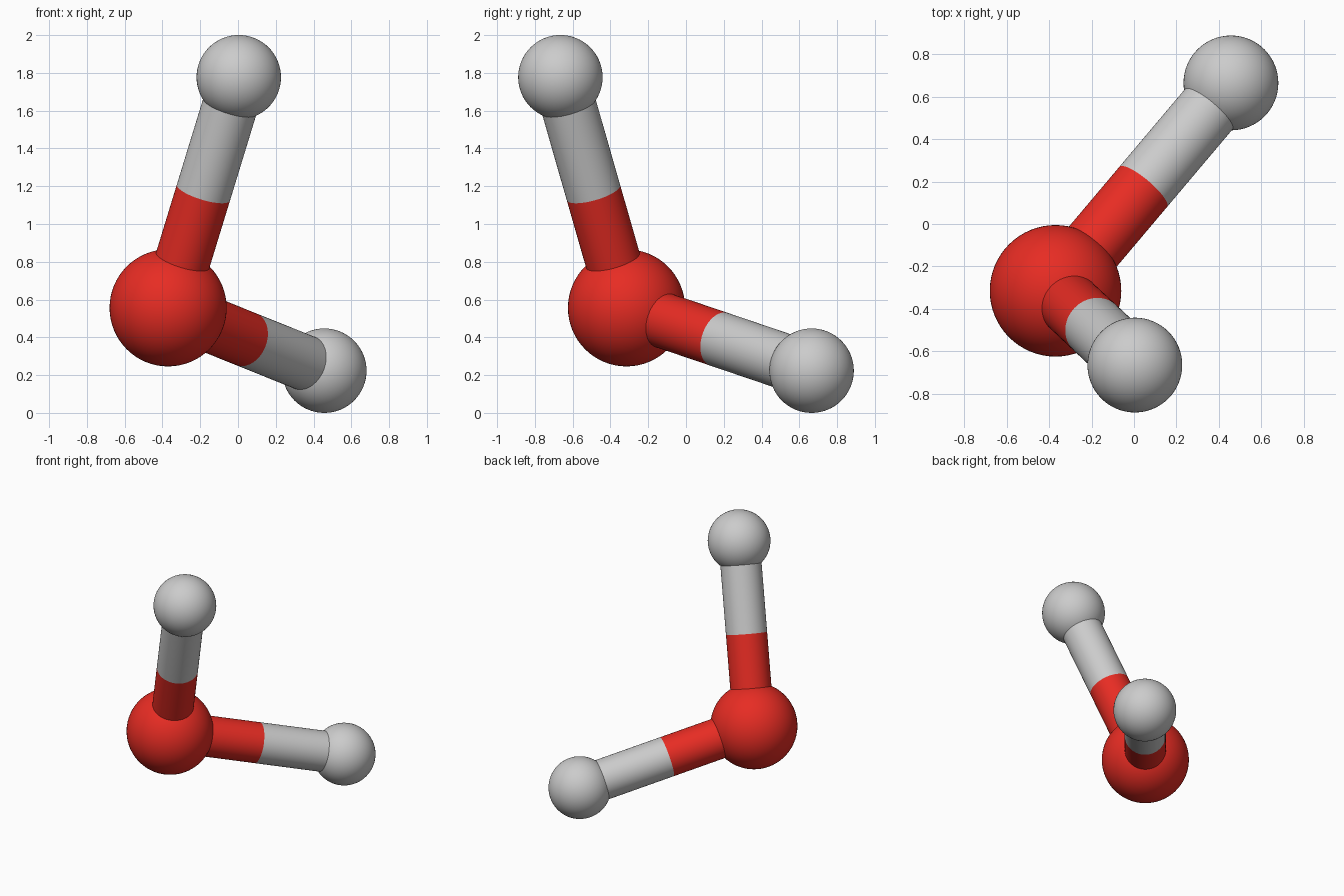
import bpy
from mathutils import Vector

if "Cube" in bpy.data.objects:
    bpy.data.objects.remove(bpy.data.objects["Cube"])

OXYGEN = Vector((-0.37, -0.315, 0.556))
HYDROGENS = {"upper": Vector((0.004, -0.665, 1.777)),
             "lower": Vector((0.457, 0.665, 0.2235))}
BOND_RADIUS = 0.147

red = bpy.data.materials.new("red")
red.diffuse_color = (0.8, 0.025, 0.017, 1)
red.use_nodes = True
red.node_tree.nodes["Principled BSDF"].inputs["Base Color"].default_value = red.diffuse_color


def finish(name, material):
    obj = bpy.context.object
    obj.name = name
    bpy.ops.object.shade_smooth()
    if material:
        obj.data.materials.append(material)


def atom(name, centre, radius, material=None):
    bpy.ops.mesh.primitive_uv_sphere_add(segments=64, ring_count=32, radius=radius, location=centre)
    finish(name, material)


def half_bond(name, start, end, material=None):
    # open tube; both ends are hidden inside an atom or meet the other half
    axis = end - start
    bpy.ops.mesh.primitive_cylinder_add(
        vertices=64, radius=BOND_RADIUS, depth=axis.length, end_fill_type='NOTHING',
        location=(start + end) / 2, rotation=axis.to_track_quat('Z', 'Y').to_euler())
    finish(name, material)


# central atom
atom("oxygen_atom", OXYGEN, 0.31, red)

# outer atoms, each with a two-tone bond split at its midpoint
for side, centre in HYDROGENS.items():
    middle = (OXYGEN + centre) / 2
    atom(f"{side}_hydrogen_atom", centre, 0.2235)
    half_bond(f"{side}_bond_oxygen_half", OXYGEN, middle, red)
    half_bond(f"{side}_bond_hydrogen_half", middle, centre)
